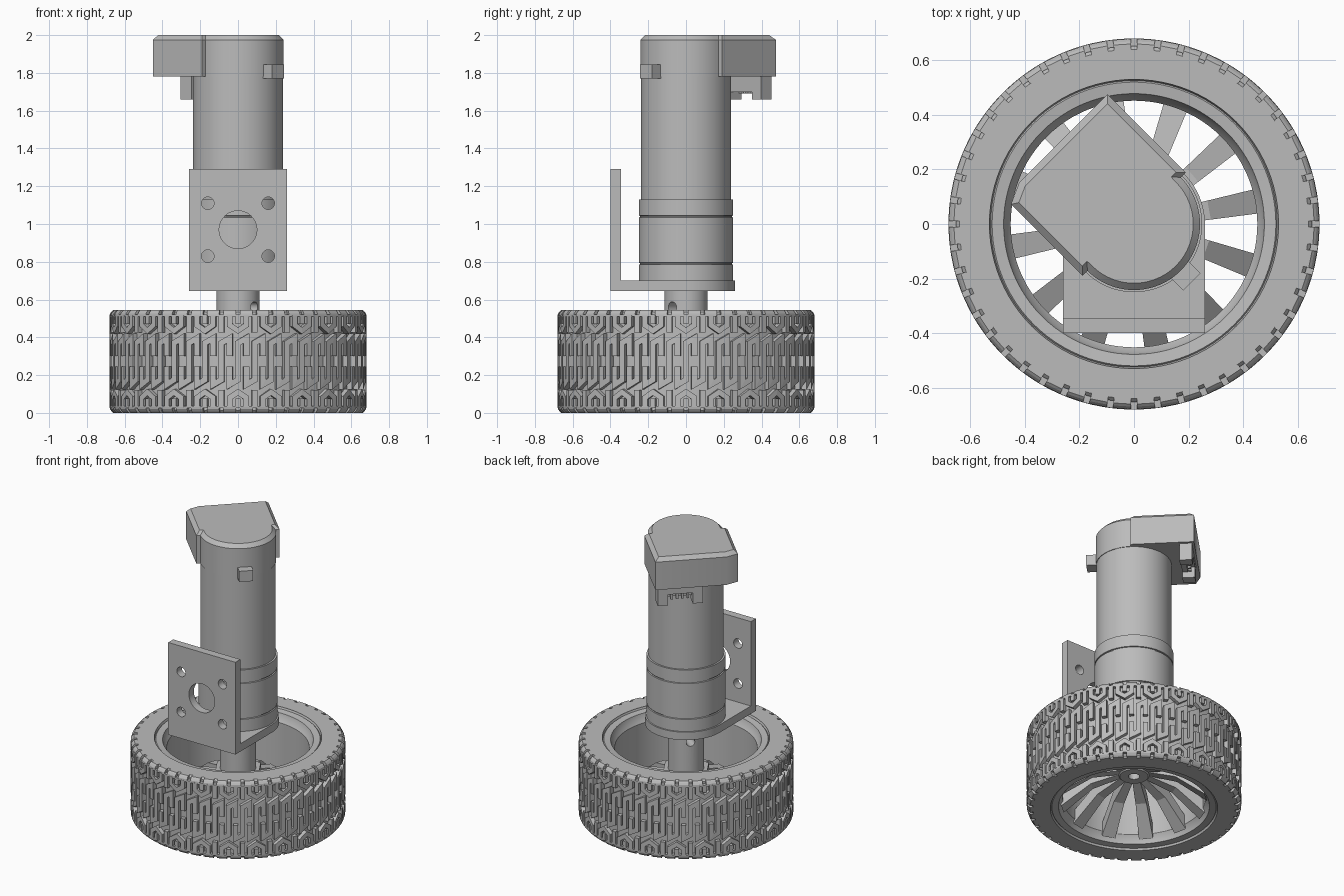
import bpy, bmesh
from math import sin, cos, pi, radians, sqrt, hypot
from mathutils import Matrix, Vector

if "Cube" in bpy.data.objects:
    bpy.data.objects.remove(bpy.data.objects["Cube"])

grey = bpy.data.materials.new("plain grey")
grey.use_nodes = True
grey.diffuse_color = (0.5, 0.5, 0.5, 1)
grey.node_tree.nodes["Principled BSDF"].inputs["Base Color"].default_value = (0.5, 0.5, 0.5, 1)

HEIGHT, RADIUS = 0.545, 0.68      # tyre width and outer radius


def finish(name, bm, smooth=True):
    bmesh.ops.remove_doubles(bm, verts=bm.verts, dist=1e-5)
    bmesh.ops.recalc_face_normals(bm, faces=bm.faces)
    mesh = bpy.data.meshes.new(name)
    bm.to_mesh(mesh)
    bm.free()
    mesh.materials.append(grey)
    for p in mesh.polygons:
        p.use_smooth = smooth
    if smooth:
        mesh.set_sharp_from_angle(angle=radians(30))
    obj = bpy.data.objects.new(name, mesh)
    bpy.context.collection.objects.link(obj)
    return obj


def lathe(name, profile, steps=96, closed=False):
    """Spin a radius/height profile about the z axis."""
    bm = bmesh.new()
    vs = [bm.verts.new((r, 0, z)) for r, z in profile]
    pairs = list(zip(vs, vs[1:])) + ([(vs[-1], vs[0])] if closed else [])
    edges = [bm.edges.new(p) for p in pairs]
    bmesh.ops.spin(bm, geom=vs + edges, axis=(0, 0, 1), cent=(0, 0, 0),
                   angle=2 * pi, steps=steps, use_merge=True)
    return finish(name, bm)


def prism(name, outline, z0, z1, bevel=0):
    """Extrude a flat outline upwards, optionally bevelling the top rim."""
    bm = bmesh.new()
    face = bm.faces.new([bm.verts.new((x, y, z0)) for x, y in outline])
    out = bmesh.ops.extrude_face_region(bm, geom=[face], use_keep_orig=True)
    top = [v for v in out["geom"] if isinstance(v, bmesh.types.BMVert)]
    bmesh.ops.translate(bm, verts=top, vec=(0, 0, z1 - z0))
    if bevel:
        bmesh.ops.recalc_face_normals(bm, faces=bm.faces)
        rim = [e for e in bm.edges if all(v in top for v in e.verts)]
        bmesh.ops.bevel(bm, geom=rim, offset=bevel, segments=1, affect='EDGES')
    return finish(name, bm)


def drill(obj, holes):
    """Cut round holes given as (centre, axis, radius)."""
    bm = bmesh.new()
    for centre, axis, radius in holes:
        turn = Vector((0, 0, 1)).rotation_difference(Vector(axis)).to_matrix().to_4x4()
        bmesh.ops.create_cone(bm, cap_ends=True, segments=40, radius1=radius, radius2=radius,
                              depth=0.4, matrix=Matrix.Translation(centre) @ turn)
    cutter = finish("hole_cutter", bm)
    cutter.hide_render = True
    mod = obj.modifiers.new("holes", 'BOOLEAN')
    mod.operation, mod.solver, mod.object = 'DIFFERENCE', 'EXACT', cutter
    bpy.context.view_layer.update()
    graph = bpy.context.evaluated_depsgraph_get()
    mesh = bpy.data.meshes.new_from_object(obj.evaluated_get(graph))
    obj.modifiers.clear()
    obj.data = mesh
    bpy.data.objects.remove(cutter)
    mesh.set_sharp_from_angle(angle=radians(30))


# Tyre carcass and rim
lathe("tyre_body", [(0.53, 0), (0.64, 0), (0.652, 0.012), (0.652, HEIGHT - 0.012),
                    (0.64, HEIGHT), (0.53, HEIGHT)], closed=True)
half_rim = [(0.53, 0.004), (0.525, 0.016), (0.52, 0.01), (0.478, 0.016), (0.47, 0.045), (0.452, 0.07)]
lathe("rim", half_rim + [(r, HEIGHT - z) for r, z in reversed(half_rim)], closed=True)


# Tread: raised ribs wrapped round the carcass
def tread_radius(z):
    edge = min(z, HEIGHT - z)
    return RADIUS - 0.02 * max(0, 1 - edge / 0.03) ** 2


def wrap(u, z, r):
    return (r * sin(u / RADIUS), -r * cos(u / RADIUS), z)


def rib(bm, path, width, shift):
    pts = [Vector(p) for p in path]
    rows = []
    for i, p in enumerate(pts):
        before = (p - pts[i - 1]).normalized() if i else (pts[1] - p).normalized()
        after = (pts[i + 1] - p).normalized() if i < len(pts) - 1 else before
        way = (before + after).normalized()
        side = Vector((-way.y, way.x)) * (width / 2 / max(0.5, way.dot(before)))
        rows.append((p + side, p - side))
    top, low = [], []
    for row in rows:
        top.append([bm.verts.new(wrap(q.x + shift, q.y, tread_radius(q.y))) for q in row])
        low.append([bm.verts.new(wrap(q.x + shift, q.y, 0.64)) for q in row])
    for i in range(len(rows) - 1):
        bm.faces.new((top[i][0], top[i][1], top[i + 1][1], top[i + 1][0]))
        for s in (0, 1):
            bm.faces.new((top[i][s], top[i + 1][s], low[i + 1][s], low[i][s]))
    for i in (0, -1):
        bm.faces.new((top[i][0], top[i][1], low[i][1], low[i][0]))


PITCH = 2 * pi * RADIUS / 48
C = PITCH / 2
hook = [(-C, 0.245), (-C, 0.15), (0, 0.175), (0, 0.37), (C, 0.395), (C, 0.30)]
lug = [(0, 0), (0, 0.008), (0, 0.02), (0, 0.036)]
arch = [(-C, 0.03), (-C, 0.08), (0, 0.11), (C, 0.08), (C, 0.03)]
bm = bmesh.new()
for k in range(48):
    shift = k * PITCH
    rib(bm, hook, 0.031, shift)
    for flip in (False, True):
        def place(path):
            return [(u, HEIGHT - z if flip else z) for u, z in path]
        rib(bm, place(lug), 0.066, shift + C)
        if k % 2 == 0:
            rib(bm, place(arch), 0.029, shift)
            rib(bm, place([(0, 0.025), (0, 0.075)]), 0.027, shift)
        else:
            rib(bm, place([(0, 0.025), (0, 0.12)]), 0.03, shift)
finish("tread", bm, smooth=False)

# Spokes: cranked arms, narrow at the hub
bm = bmesh.new()
arm = [(0.07, 0.31), (0.28, 0.27), (0.46, 0.13), (0.46, 0.04), (0.27, 0.19), (0.07, 0.25)]
for k in range(12):
    turn = Matrix.Rotation(radians(10.5 + 30 * k), 3, 'Z')
    sides = []
    for s in (-1, 1):
        sides.append([bm.verts.new(turn @ Vector((r, s * (0.02 + 0.055 * r), z))) for r, z in arm])
    a, b = sides
    for i in range(len(arm)):
        j = (i + 1) % len(arm)
        bm.faces.new((a[i], a[j], b[j], b[i]))
    for s in sides:
        for i in (0, 1):
            bm.faces.new((s[i], s[i + 1], s[4 - i], s[5 - i]))
finish("spokes", bm, smooth=False)

# Hub, hexagon and shaft coupling
lathe("hub", [(0.035, 0.235), (0.09, 0.235), (0.11, 0.255), (0.11, 0.3), (0.035, 0.3)], 48, True)
prism("hub_hexagon", [(0.16 * cos(k * pi / 3), 0.16 * sin(k * pi / 3)) for k in range(6)], 0.285, 0.335)
coupling = lathe("shaft_coupling", [(0, 0.29), (0.115, 0.29), (0.115, 0.65), (0, 0.65)], 64)
across = Vector((cos(radians(-40)), sin(radians(-40)), 0))
drill(coupling, [(Vector((0, 0, 0.56)), across, 0.028)])

# Angle bracket
arc = [(0.26 * cos(pi * k / 32), 0.26 * sin(pi * k / 32)) for k in range(33)]
prism("bracket_base", arc + [(-0.26, -0.35), (0.26, -0.35)], 0.645, 0.70)
plate = prism("bracket_plate", [(-0.26, -0.4), (0.26, -0.4), (0.26, -0.345), (-0.26, -0.345)], 0.645, 1.29)
front = Vector((0, 1, 0))
holes = [(Vector((0, -0.37, 0.97)), front, 0.1)]
for x in (-0.16, 0.16):
    for z in (0.83, 1.11):
        holes.append((Vector((x, -0.37, z)), front, 0.033))
drill(plate, holes)

# Gearbox with two seams, and motor can
profile = [(0, 0.69), (0.25, 0.69)]
for z in (0.79, 1.04):
    profile += [(0.25, z - 0.005), (0.243, z - 0.003), (0.243, z + 0.003), (0.25, z + 0.005)]
lathe("gearbox", profile + [(0.25, 1.13), (0, 1.13)])
lathe("motor_can", [(0, 1.12), (0.238, 1.12), (0.238, 1.96), (0, 1.96)])


# Parts on the diagonal: "back" runs towards (-x, +y), "across" towards (+x, +y)
def diagonal(points):
    return [((b - a) / sqrt(2), (a + b) / sqrt(2)) for a, b in points]


def diagonal_box(name, a0, a1, b0, b1, z0, z1):
    prism(name, diagonal([(a0, b0), (a1, b0), (a1, b1), (a0, b1)]), z0, z1)


# Sensor cover
nose = [(-0.242 * sin(pi * k / 40), -0.242 * cos(pi * k / 40)) for k in range(41)]
block = [(0, 0.268), (0.405, 0.268), (0.405, -0.19), (0.37, -0.268), (0, -0.268)]
prism("sensor_cover", diagonal(nose + block), 1.78, 2.0, bevel=0.025)

# Plug socket under the cover, and side clip
diagonal_box("socket_back", 0.31, 0.345, -0.04, 0.25, 1.70, 1.79)
diagonal_box("socket_front", 0.345, 0.39, -0.04, 0.25, 1.735, 1.79)
for name, b in (("socket_leg_right", -0.04), ("socket_leg_left", 0.185)):
    diagonal_box(name, 0.31, 0.39, b, b + 0.065, 1.66, 1.79)
for k in range(4):
    diagonal_box("socket_pin", 0.35, 0.37, 0.045 + 0.035 * k, 0.06 + 0.035 * k, 1.69, 1.75)
diagonal_box("side_clip", -0.30, -0.2, -0.045, 0.045, 1.77, 1.845)
